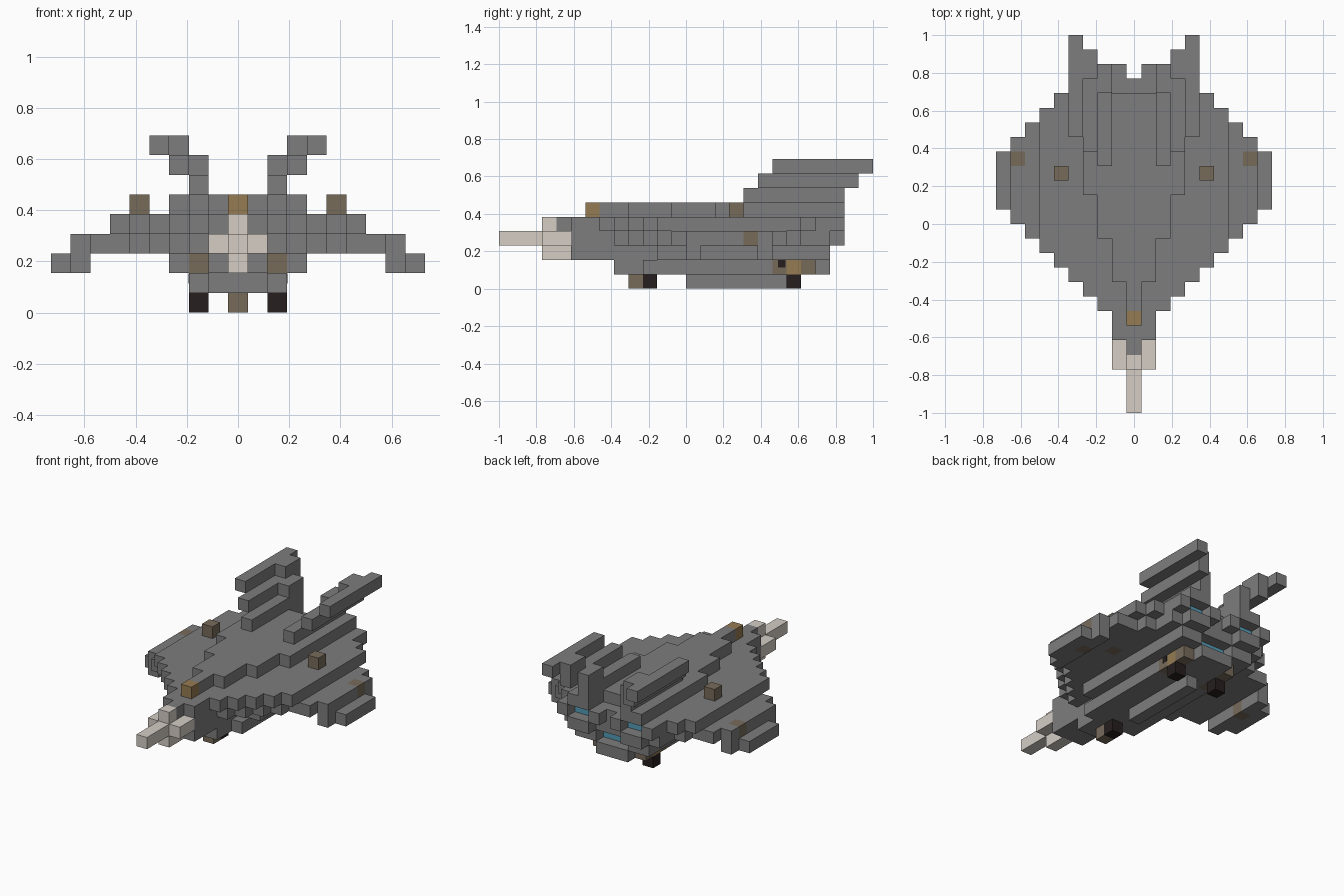
import bpy, bmesh
from mathutils import Vector

cube = bpy.data.objects.get("Cube")
if cube:
    bpy.data.objects.remove(cube)

V = 1 / 13          # edge of one block
LENGTH = 26         # blocks from nose to fin tips


def make_material(name, rgb):
    mat = bpy.data.materials.new(name)
    mat.use_nodes = True
    mat.diffuse_color = (*rgb, 1)
    mat.node_tree.nodes["Principled BSDF"].inputs["Base Color"].default_value = (*rgb, 1)
    return mat


grey = make_material("hull grey", (0.205, 0.205, 0.205))
pale = make_material("pale nose", (0.66, 0.61, 0.56))
gold = make_material("gold", (0.30, 0.20, 0.085))
brown = make_material("bronze brown", (0.185, 0.147, 0.102))
black = make_material("wheel black", (0.02, 0.013, 0.013))
blue = make_material("engine blue", (0.09, 0.33, 0.47))

parts = {}          # part name -> (material, set of blocks)


def run(name, mat, column, start, end, layer):
    """Mirrored row of blocks along y, from start up to end."""
    cells = parts.setdefault(name, (mat, set()))[1]
    for j in range(start, end):
        cells |= {(column, j, layer), (-column, j, layer)}


def lead(i):        # swept leading edge
    return 5 if i < 2 else i + 5


def trail(i):       # swept trailing edge
    return 24 if i < 5 else 27 - i


# Upper hull overhanging a slightly smaller wing layer
run("upper_hull", grey, 0, 4, 23, 4)
for i in range(1, 7):
    run("upper_hull", grey, i, lead(i), 23 if i in (2, 3) else trail(i), 4)
for i in range(9):
    overhung = 2 <= i <= 6
    end = 23 if i < 2 else trail(i) - (4 <= i <= 6)
    run("wing", grey, i, lead(i) + overhung, end, 3)

# Drooped wing tips
run("wing_tip", grey, 8, 13, 19, 2)
run("wing_tip", grey, 9, 14, 18, 2)

# Raised spine
for i, (start, end) in enumerate([(7, 22), (9, 22), (12, 24), (15, 24)]):
    run("spine", grey, i, start, end, 5)

# Belly
for i, start in enumerate([5, 5, 12, 11]):
    run("belly", grey, i, start, 22 if i < 2 else 23, 2)
for i, (start, end) in enumerate([(8, 23), (8, 23), (10, 19)]):
    run("keel", grey, i, start, end, 1)
run("keel_rail", grey, 0, 13, 20, 0)

# Nose spike and its collar
run("nose", pale, 0, 0, 5, 3)
run("nose", pale, 1, 3, 5, 3)
run("nose", pale, 0, 3, 5, 2)
run("nose", pale, 0, 3, 4, 4)

# Swept fins that lean outwards
run("fin", grey, 2, 17, 24, 6)
run("fin", grey, 2, 22, 24, 7)
run("fin", grey, 3, 18, 25, 7)
run("fin", grey, 3, 23, 25, 8)
run("fin", grey, 4, 19, 26, 8)

# Lamps
run("spine_lamp", gold, 0, 6, 7, 5)
run("shoulder_lamp", brown, 5, 16, 17, 5)
run("under_wing_lamp", brown, 5, 16, 17, 3)
run("wing_lamp", brown, 8, 17, 18, 3)
run("wing_tip_lamp", brown, 8, 16, 17, 2)
run("belly_lamp", brown, 2, 11, 12, 2)

# Landing gear
run("front_strut", brown, 0, 9, 10, 0)
run("front_wheel", black, 0, 10, 11, 0)
run("rear_wheel", black, 2, 20, 21, 0)
run("rear_strut", gold, 2, 20, 21, 1)
run("rear_brace", brown, 2, 19, 20, 1)
run("rear_brace", brown, 2, 21, 22, 1)

# Recessed engine glow
for i in (2, 3):
    run("side_engine", blue, i, 22, 23, 4)
for i in (0, 1):
    run("main_engine", blue, i, 21, 22, 2)

# A block belongs to the last part that claims it
owner = {}
for name, (mat, cells) in parts.items():
    for c in cells:
        owner[c] = name

DIRECTIONS = [Vector(d) for d in
              ((1, 0, 0), (-1, 0, 0), (0, 1, 0), (0, -1, 0), (0, 0, 1), (0, 0, -1))]


def add_object(name, bm, mat):
    mesh = bpy.data.meshes.new(name)
    bm.to_mesh(mesh)
    bm.free()
    mesh.materials.append(mat)
    bpy.context.collection.objects.link(bpy.data.objects.new(name, mesh))


# Build each part from its exposed block faces only
for name, (mat, cells) in parts.items():
    bm = bmesh.new()
    for c in sorted(cells):
        if owner[c] != name:
            continue
        mid = Vector((c[0], c[1] + 0.5 - LENGTH / 2, c[2] + 0.5))
        for d in DIRECTIONS:
            if tuple(int(a + b) for a, b in zip(c, d)) in owner:
                continue
            u = Vector((d.y, d.z, d.x))
            w = d.cross(u)
            corners = ((-1, -1), (1, -1), (1, 1), (-1, 1))
            bm.faces.new([bm.verts.new((mid + (d + u * a + w * b) / 2) * V)
                          for a, b in corners])
    bmesh.ops.remove_doubles(bm, verts=bm.verts, dist=V / 100)
    add_object(name, bm, mat)

# Small wheel pivots, almost flush with the braces
for side, label in ((1, "left"), (-1, "right")):
    bm = bmesh.new()
    bmesh.ops.create_cube(bm, size=0.04)
    bmesh.ops.translate(bm, verts=bm.verts, vec=(side * 0.173, 0.513, 0.133))
    add_object(label + "_wheel_pivot", bm, black)
